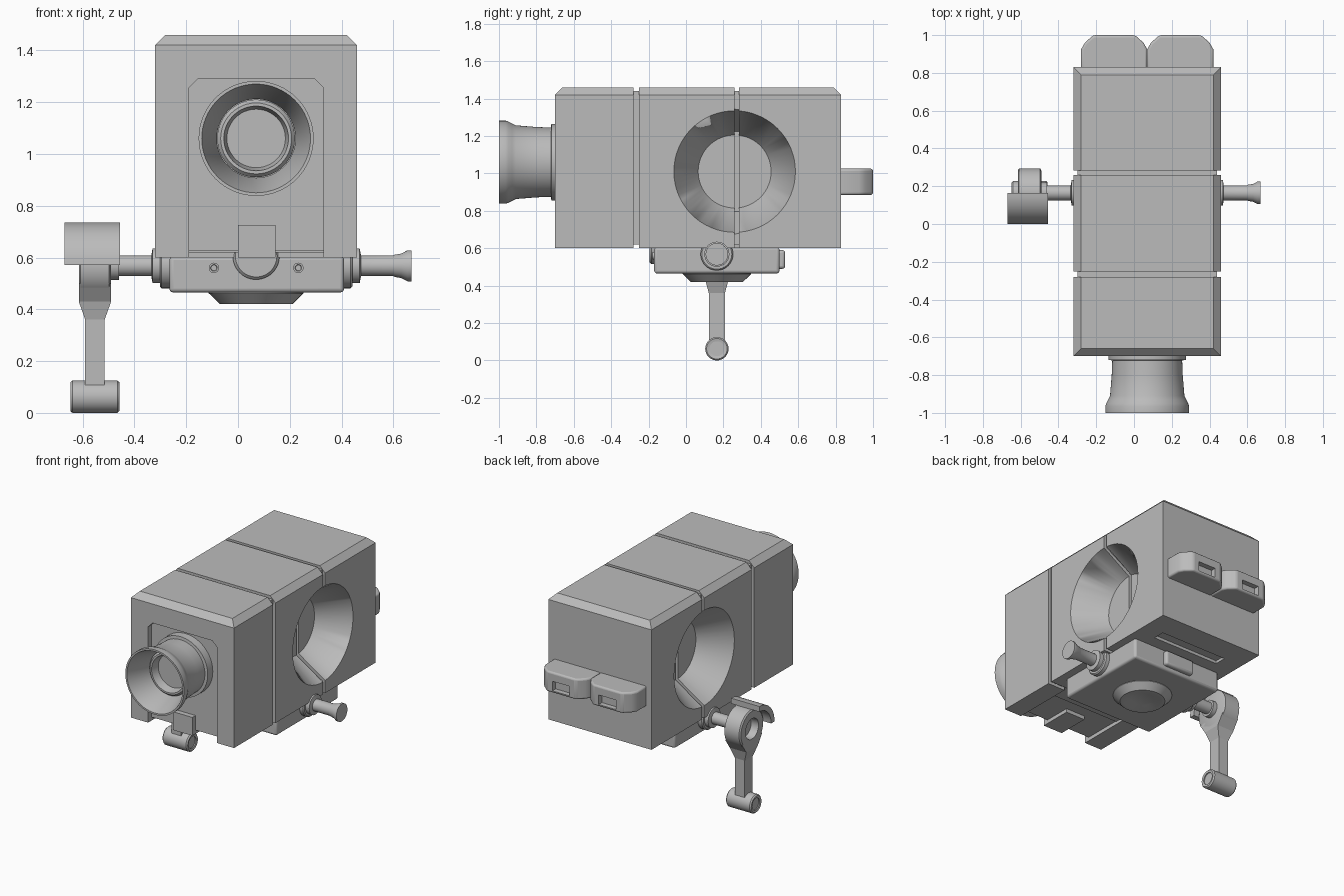
import bpy, bmesh, math
from mathutils import Vector

if "Cube" in bpy.data.objects:
    bpy.data.objects.remove(bpy.data.objects["Cube"])

CX = 0.07                      # body centre line
AY, AZ = 0.165, 0.568          # crank axle position
grey = bpy.data.materials.new("warm_grey")
grey.diffuse_color = (0.5, 0.5, 0.5, 1)
grey.use_nodes = True
grey.node_tree.nodes["Principled BSDF"].inputs["Base Color"].default_value = grey.diffuse_color


def finish(name, bm, smooth=True, bevel=0):
    bmesh.ops.recalc_face_normals(bm, faces=bm.faces)
    me = bpy.data.meshes.new(name)
    bm.to_mesh(me)
    bm.free()
    me.materials.append(grey)
    ob = bpy.data.objects.new(name, me)
    bpy.context.collection.objects.link(ob)
    if bevel:
        m = ob.modifiers.new("bevel", 'BEVEL')
        m.width, m.segments = bevel, 3
    if smooth:
        bpy.ops.object.select_all(action='DESELECT')
        ob.select_set(True)
        bpy.context.view_layer.objects.active = ob
        bpy.ops.object.shade_smooth_by_angle(angle=math.radians(32))
    return ob


def loft(name, rings, smooth=False, bevel=0):
    """Skin equal-length rings of points and cap both ends."""
    bm = bmesh.new()
    vs = [[bm.verts.new(p) for p in r] for r in rings]
    n = len(vs[0])
    for a, b in zip(vs, vs[1:]):
        for i in range(n):
            bm.faces.new((a[i], a[(i + 1) % n], b[(i + 1) % n], b[i]))
    bm.faces.new(vs[0])
    bm.faces.new(vs[-1])
    return finish(name, bm, smooth, bevel)


def rect(x0, x1, y0, y1, z):
    return [(x0, y0, z), (x1, y0, z), (x1, y1, z), (x0, y1, z)]


def box(name, x0, x1, y0, y1, z0, z1, bevel=0):
    return loft(name, [rect(x0, x1, y0, y1, z0), rect(x0, x1, y0, y1, z1)], bevel > 0, bevel)


def lathe(name, profile, centre, axis, seg=48):
    """Revolve (radius, offset) points round an axis through centre."""
    def pt(r, t, a):
        u, v = r * math.cos(a), r * math.sin(a)
        return Vector(centre) + Vector({'X': (t, u, v), 'Y': (u, t, v), 'Z': (u, v, t)}[axis])
    return loft(name, [[pt(r, t, 2 * math.pi * i / seg) for i in range(seg)]
                       for r, t in profile], True)


def cut(ob, cutters):
    for c in cutters:
        m = ob.modifiers.new("cut", 'BOOLEAN')
        m.operation, m.solver, m.object = 'DIFFERENCE', 'EXACT', c
    dg = bpy.context.evaluated_depsgraph_get()
    me = bpy.data.meshes.new_from_object(ob.evaluated_get(dg))
    ob.modifiers.clear()
    ob.data = me


def section(name, y0, y1, c0, c1):
    """Body slice with chamfered top edges."""
    return loft(name, [rect(-0.32, 0.46, y0, y1, 0.60), rect(-0.32, 0.46, y0, y1, 1.42),
                       rect(-0.28, 0.42, y0 + c0, y1 - c1, 1.46)])


# Body: three slices around a slightly smaller core, leaving grooves
front = section("body_front", -0.70, -0.28, 0.04, 0)
middle = section("body_middle", -0.252, 0.26, 0, 0)
back = section("body_back", 0.284, 0.83, 0, 0.04)
core = box("body_core", -0.30, 0.44, -0.4, 0.7, 0.62, 1.44)

# Cutters: conical side windows, front panel recess, underside channel and slot
cones, core_cones = [], []
for s in (-1, 1):
    for grow, out in ((0, cones), (0.02, core_cones)):
        out.append(lathe("window_cutter", [(0.195 + grow, 0.19 * s - grow * s), (0.325 + grow, 0.39 * s),
                                           (0.358 + grow, 0.44 * s)], (CX, 0.26, 1.01), 'X', 64))
outline = [(-0.19, 0.5), (0.33, 0.5), (0.33, 1.255), (0.295, 1.29), (-0.155, 1.29), (-0.19, 1.255)]
panel = loft("panel_cutter", [[(x, y, z) for x, z in outline] for y in (-0.8, -0.665)])
channel = box("channel_cutter", -0.19, 0.33, -0.81, -0.19, 0.49, 0.625)
slot = box("slot_cutter", -0.18, 0.32, 0.58, 0.66, 0.5, 0.62)
cut(front, [panel, channel])
cut(middle, cones + [channel])
cut(back, cones + [slot])
cut(core, core_cones)
for c in cones + core_cones + [panel, channel, slot]:
    bpy.data.objects.remove(c)

# Lens barrel with flared hood and inner element
lathe("lens_hood", [(0.205, -0.66), (0.205, -0.72), (0.185, -0.722), (0.188, -0.80), (0.197, -0.91),
                    (0.207, -0.93), (0.217, -0.95), (0.222, -0.965), (0.222, -1.0), (0.21, -1.0),
                    (0.152, -0.82), (0.152, -0.70)], (CX, 0, 1.06), 'Y', 64)
lathe("lens_element", [(0.15, -0.68), (0.15, -0.84), (0.137, -0.855), (0.125, -0.855),
                       (0.113, -0.80)], (CX, 0, 1.06), 'Y')
# Catch block in the front recess
box("front_catch", 0.0, 0.145, -0.70, -0.48, 0.60, 0.725)

# Twin rear packs with recessed notches
for i, x in enumerate((-0.28, 0.07)):
    w, y0, y1 = 0.35, 0.80, 1.0
    shape = [(x, y0), (x + w, y0), (x + w, 0.925), (x + w - 0.02, 0.96), (x + w - 0.065, y1),
             (x + 0.065, y1), (x + 0.02, 0.96), (x, 0.925)]
    pack = loft("rear_pack", [[(a, b, z) for a, b in shape] for z in (0.885, 1.025)], True, 0.012)
    notch = box("notch_cutter", x + 0.11, x + 0.24, 0.965, 1.1, 0.90, 0.965)
    cut(pack, [notch])
    bpy.data.objects.remove(notch)

# Mount plate under the body
box("mount_plate", -0.265, 0.41, -0.17, 0.50, 0.465, 0.605, 0.015)
lathe("mount_foot", [(0.183, 0.47), (0.183, 0.462), (0.14, 0.42), (0.115, 0.42), (0.07, 0.435)],
      (CX, AY, 0), 'Z')
box("rear_pad", -0.04, 0.18, 0.48, 0.53, 0.49, 0.59, 0.015)
lathe("front_clip", [(0.09, -0.15), (0.09, -0.185), (0.08, -0.195)], (CX, 0, 0.605), 'Y')
for x in (CX - 0.163, CX + 0.163):
    lathe("screw", [(0.02, -0.15), (0.02, -0.178), (0.013, -0.178), (0.011, -0.172)], (x, 0, 0.56), 'Y', 20)

# Axle stubs on both sides, flared knob on the right
for s in (-1, 1):
    stub = [(0.087, 0.30), (0.087, 0.365), (0.08, 0.372), (0.067, 0.372), (0.067, 0.40),
            (0.04, 0.405), (0.04, 0.53)]
    stub += [(0.043, 0.535), (0.047, 0.56), (0.06, 0.585), (0.06, 0.60)] if s > 0 else \
            [(0.055, 0.53), (0.055, 0.58)]
    lathe("axle", [(r, t * s) for r, t in stub], (CX, AY, AZ), 'X', 32)

# Crank lever: ring head, tapered arm, foot roller
LX = -0.5525
lathe("lever_head", [(0.115, 0.0625), (0.13, 0.055), (0.13, -0.055), (0.12, -0.0625), (0.07, -0.0625),
                     (0.065, -0.01)], (LX, AY, AZ), 'X')
loft("lever_arm", [rect(LX - hx, LX + hx, AY - hy, AY + hy, z) for z, hx, hy in
                   ((0.08, 0.0375, 0.043), (0.36, 0.0375, 0.043), (0.43, 0.0625, 0.062),
                    (0.50, 0.0625, 0.11))])
lathe("lever_foot", [(0.04, -0.085), (0.04, -0.092), (0.055, -0.095), (0.0625, -0.087), (0.0625, 0.087),
                     (0.055, 0.095), (0.04, 0.092), (0.04, 0.085)], (LX, AY, 0.0625), 'X', 32)

# Curved quarter guard over the lever head
arc = [math.radians(90 + 90 * i / 12) for i in range(13)]
curve = [(AY + r * math.cos(a), AZ + 0.003 + r * math.sin(a))
         for r, seq in ((0.165, arc), (0.128, arc[::-1])) for a in seq]
loft("lever_guard", [[(x, y, z) for y, z in curve] for x in (-0.67, -0.455)], True)
